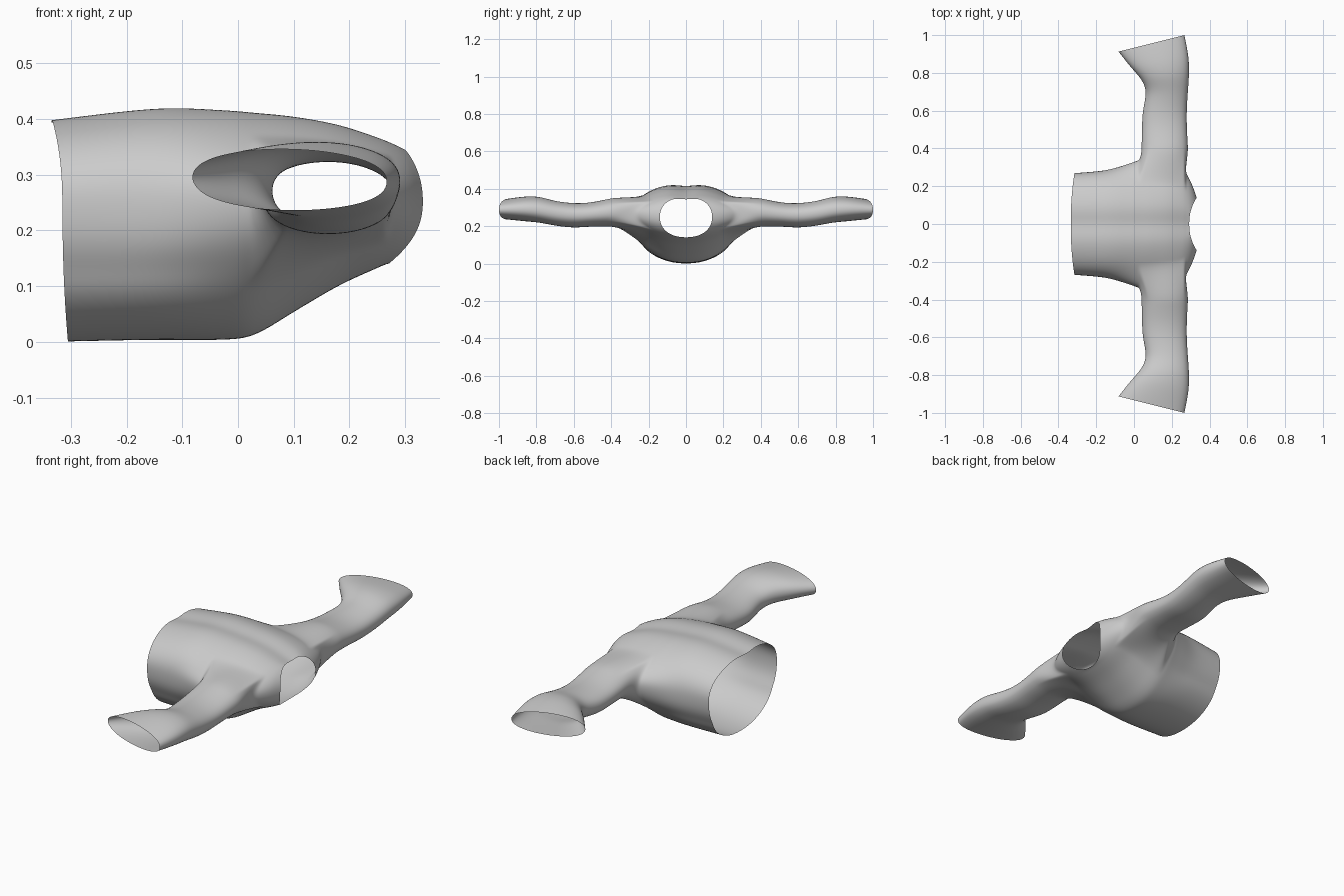
import bpy, bmesh, math

if "Cube" in bpy.data.objects:
    bpy.data.objects.remove(bpy.data.objects["Cube"])

N = 40        # points around the torso
SUB = 3       # rows between key sections

# torso keys: x, half width, armpit wing, z low, z high, z of widest, x shift at top, x shift at bottom
TORSO = [
    (-.315, .270, .000, .000, .405, .25, -.020, .010),
    (-.150, .285, .000, .003, .426, .25, 0, 0),
    (-.030, .275, .045, .003, .423, .26, 0, 0),
    (.030, .270, .070, .012, .418, .265, 0, 0),
    (.100, .260, .080, .053, .411, .27, 0, 0),
    (.180, .250, .080, .100, .396, .275, 0, 0),
    (.250, .235, .070, .130, .373, .27, 0, -.005),
    (.303, .190, .030, .138, .362, .26, -.025, -.040),
    (.332, .140, .000, .140, .357, .25, -.040, -.062),
]
# sleeve keys: y, x min, x max, z low, z high, slant of the ring
SLEEVE = [
    (.38, .038, .288, .198, .354, 0),
    (.50, .040, .281, .198, .328, 0),
    (.60, .045, .280, .192, .323, 0),
    (.70, .062, .286, .203, .335, .004),
    (.78, .037, .292, .218, .356, .015),
    (.86, -.020, .289, .226, .359, .030),
    (.956, -.085, .268, .236, .346, .044),
]


def refine(keys, sub):
    """Catmull-Rom rows through the key sections."""
    rows = []
    for i in range(len(keys) - 1):
        p1, p2 = keys[i], keys[i + 1]
        p0 = keys[i - 1] if i else p1
        p3 = keys[i + 2] if i + 2 < len(keys) else p2
        for k in range(sub):
            t = k / sub
            rows.append([b + .5 * t * (c - a + t * (2*a - 5*b + 4*c - d + t * (3*(b - c) + d - a)))
                         for a, b, c, d in zip(p0, p1, p2, p3)])
    return rows + [list(keys[-1])]


def power(v, p):
    return math.copysign(abs(v) ** p, v)


bm = bmesh.new()

# Torso tube with a shallow groove along the top middle and soft side folds
grid = []
rows = refine(TORSO, SUB)
for x, w, wing, lo, hi, zc, dt, db in rows:
    ring = []
    for j in range(N):
        a = 2 * math.pi * j / N
        c, s = math.cos(a), math.sin(a)
        y = w * power(c, .9) + power(c, 7) * wing
        z = zc + power(s, .9) * ((hi - zc) if s > 0 else (zc - lo))
        if s > 0:
            z -= .014 * math.exp(-(y / .05) ** 2)
        fold = max(0, min(1, (.05 - x) / .15))
        y *= 1 - .03 * fold * math.exp(-((z - .13) / .03) ** 2)
        ring.append(bm.verts.new((x + s * s * (dt if s > 0 else db), y, z)))
    grid.append(ring)

# Skin the torso, leaving a rectangular armhole on each side
R0, R1, H = 3 * SUB, 6 * SUB + 1, 4
for i in range(len(grid) - 1):
    for j in range(N):
        side = min((j + .5) % N, N - (j + .5))
        opp = abs(j + .5 - N / 2)
        if R0 <= i < R1 and (side < H or opp < H):
            continue
        k = (j + 1) % N
        bm.faces.new((grid[i][j], grid[i][k], grid[i + 1][k], grid[i + 1][j]))

# Sleeves grow out of the armhole edges
for sgn, mid in ((1, 0), (-1, N // 2)):
    edge = [(R0, j) for j in range(-H, H)] + [(i, H) for i in range(R0, R1)]
    edge += [(R1, j) for j in range(H, -H, -1)] + [(i, -H) for i in range(R1, R0, -1)]
    prev = [grid[i][(mid + sgn * j) % N] for i, j in edge]
    angles = []
    for v in prev:
        dz = v.co.z - .27
        angles.append(math.atan2(dz / (.085 if dz > 0 else .12), (v.co.x - .15) / .12))
    for y, xa, xb, lo, hi, slant in refine(SLEEVE, 2):
        ring = []
        for a in angles:
            c, s = math.cos(a), math.sin(a)
            ring.append(bm.verts.new(((xa + xb) / 2 + (xb - xa) / 2 * c,
                                      sgn * (y + slant * c),
                                      (lo + hi) / 2 + (hi - lo) / 2 * power(s, .9) - .08 * slant * c)))
        for j in range(len(ring)):
            k = (j + 1) % len(ring)
            bm.faces.new((prev[j], prev[k], ring[k], ring[j]))
        prev = ring

loose = [v for v in bm.verts if not v.link_faces]
bmesh.ops.delete(bm, geom=loose, context='VERTS')
bmesh.ops.recalc_face_normals(bm, faces=bm.faces[:])
mesh = bpy.data.meshes.new("cropped_top")
bm.to_mesh(mesh)
bm.free()
for p in mesh.polygons:
    p.use_smooth = True
top = bpy.data.objects.new("cropped_top", mesh)
bpy.context.collection.objects.link(top)
mod = top.modifiers.new("smooth", 'SUBSURF')
mod.levels = mod.render_levels = 2
